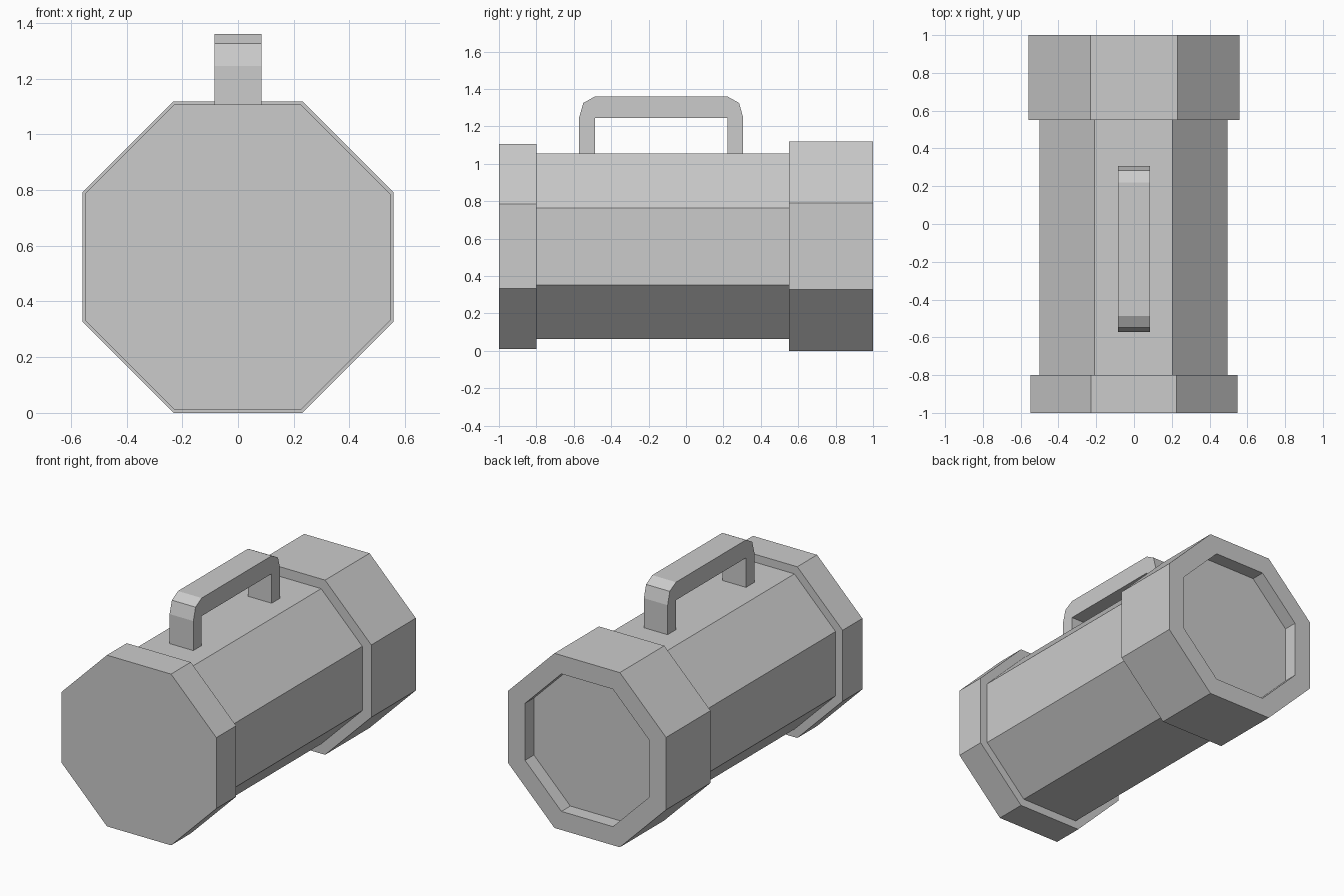
import bpy, bmesh, math

if "Cube" in bpy.data.objects:
    bpy.data.objects.remove(bpy.data.objects["Cube"])

CZ = 0.559  # height of the lantern axis


def make_object(name, bm):
    bmesh.ops.recalc_face_normals(bm, faces=bm.faces)
    mesh = bpy.data.meshes.new(name)
    bm.to_mesh(mesh)
    bm.free()
    obj = bpy.data.objects.new(name, mesh)
    bpy.context.collection.objects.link(obj)
    return obj


def octagon_tube(name, sections, cx=0.0):
    """Capped octagonal loft along y; sections are (y, apothem)."""
    bm = bmesh.new()
    rings = []
    for y, apothem in sections:
        r = apothem / math.cos(math.pi / 8)
        angles = [math.pi / 8 + i * math.pi / 4 for i in range(8)]
        rings.append([bm.verts.new((cx + r * math.cos(a), y, CZ + r * math.sin(a))) for a in angles])
    for a, b in zip(rings, rings[1:]):
        for i in range(8):
            j = (i + 1) % 8
            bm.faces.new((a[i], a[j], b[j], b[i]))
    bm.faces.new(rings[0])
    bm.faces.new(rings[-1])
    return make_object(name, bm)


# Barrel and end cap
octagon_tube("barrel", [(-0.8, 0.497), (0.55, 0.497)], -0.002)
octagon_tube("end_cap", [(-1.0, 0.548), (-0.8, 0.548)], -0.001)

# Lamp head with recessed lens
octagon_tube("lamp_head", [(0.55, 0.559), (1.0, 0.559), (1.0, 0.44), (0.91, 0.44)])

# Carry handle: outer and inner profiles in (y, z), bridged into an extruded arch
outer = [(-0.572, 1.05), (-0.572, 1.245), (-0.549, 1.325), (-0.487, 1.36),
         (0.221, 1.36), (0.284, 1.325), (0.306, 1.245), (0.306, 1.05)]
inner = [(-0.487, 1.05), (-0.487, 1.245), (-0.487, 1.245), (-0.487, 1.245),
         (0.221, 1.245), (0.221, 1.245), (0.221, 1.245), (0.221, 1.05)]
bm = bmesh.new()
for (o1, i1), (o2, i2) in zip(zip(outer, inner), list(zip(outer, inner))[1:]):
    pts = [o1, o2, i2] + ([i1] if i1 != i2 else [])
    bm.faces.new([bm.verts.new((-0.084, y, z)) for y, z in pts])
bmesh.ops.remove_doubles(bm, verts=bm.verts, dist=0.0005)
ext = bmesh.ops.extrude_face_region(bm, geom=bm.faces[:], use_keep_orig=True)
new_verts = [g for g in ext["geom"] if isinstance(g, bmesh.types.BMVert)]
bmesh.ops.translate(bm, verts=new_verts, vec=(0.168, 0, 0))
make_object("carry_handle", bm)
